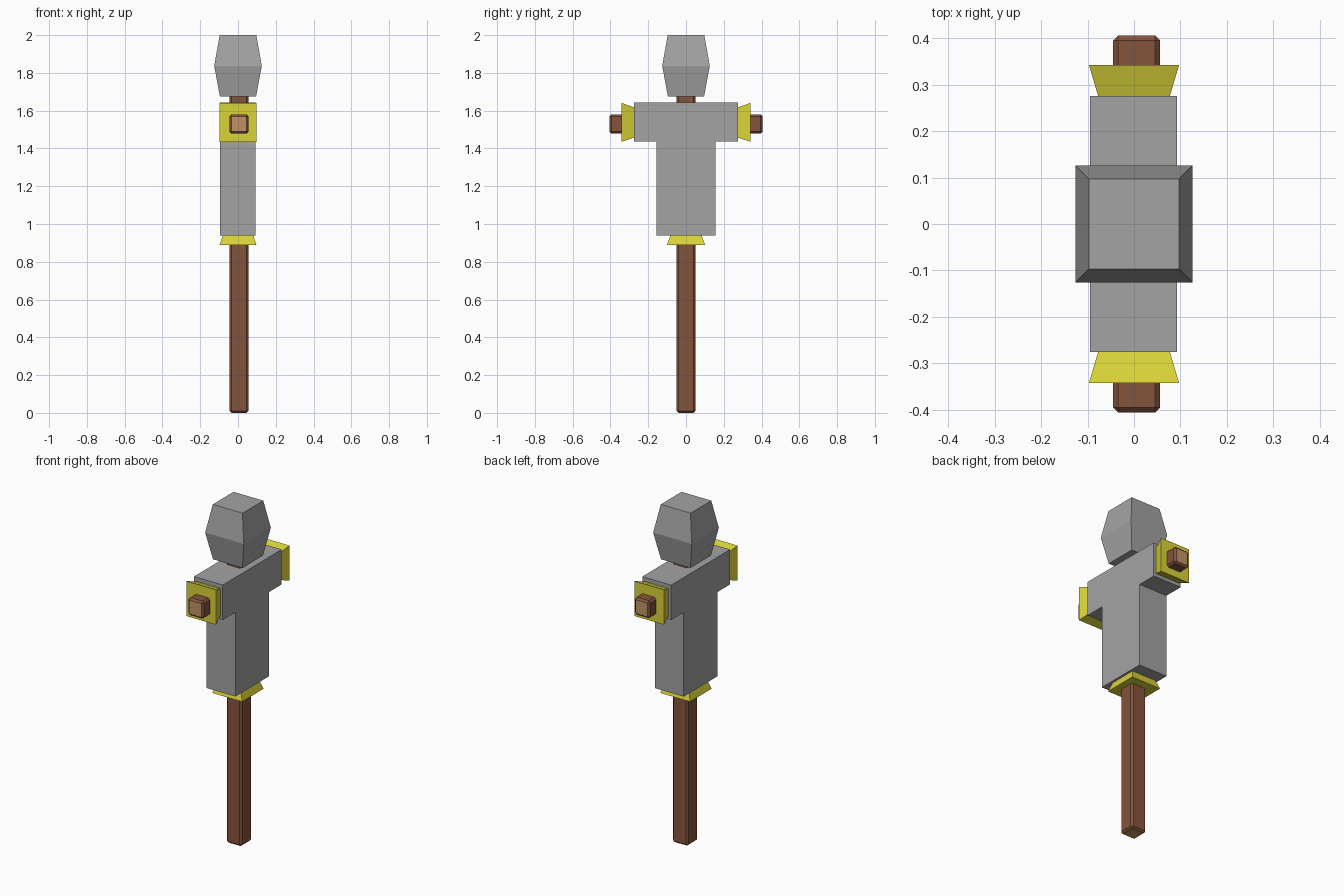
import bpy, bmesh
from mathutils import Vector, Matrix

if "Cube" in bpy.data.objects:
    bpy.data.objects.remove(bpy.data.objects["Cube"])


def material(name, rgb):
    m = bpy.data.materials.new(name)
    m.diffuse_color = (*rgb, 1)
    m.use_nodes = True
    m.node_tree.nodes["Principled BSDF"].inputs["Base Color"].default_value = m.diffuse_color
    return m


GREY = material("grey cloth", (0.37, 0.37, 0.37))
STRAW = material("yellow straw", (0.70, 0.65, 0.04))
WOOD = material("brown wood", (0.235, 0.09, 0.047))
CUT = material("tan cut wood", (0.54, 0.29, 0.13))


def finish(bm, name, *mats):
    bmesh.ops.recalc_face_normals(bm, faces=bm.faces[:])
    me = bpy.data.meshes.new(name)
    bm.to_mesh(me)
    bm.free()
    for m in mats:
        me.materials.append(m)
    ob = bpy.data.objects.new(name, me)
    bpy.context.collection.objects.link(ob)
    return ob


def square_loft(name, sections, mat, matrix=Matrix()):
    """Stack of square rings (height, half x, half y), capped at both ends."""
    bm = bmesh.new()
    rings = [[bm.verts.new((sx * hx, sy * hy, z))
              for sx, sy in ((-1, -1), (1, -1), (1, 1), (-1, 1))]
             for z, hx, hy in sections]
    for a, b in zip(rings, rings[1:]):
        for i in range(4):
            j = (i + 1) % 4
            bm.faces.new((a[i], a[j], b[j], b[i]))
    bm.faces.new(rings[0])
    bm.faces.new(rings[-1])
    bm.transform(matrix)
    return finish(bm, name, mat)


def beam(name, lo, hi, axis):
    """Bevelled wooden beam with lighter sawn ends along the given axis."""
    lo, hi = Vector(lo), Vector(hi)
    bm = bmesh.new()
    bmesh.ops.create_cube(bm, size=1)
    bm.transform(Matrix.Translation((lo + hi) / 2) @ Matrix.Diagonal((*(hi - lo), 1)))
    bmesh.ops.bevel(bm, geom=bm.edges[:], offset=0.011, segments=1,
                    affect='EDGES', profile=0.5)
    bm.normal_update()
    for f in bm.faces:
        f.material_index = int(abs(f.normal[axis]) > 0.95)
    return finish(bm, name, WOOD, CUT)


# Wooden cross
beam("upright_post", (-0.045, -0.05, 0), (0.056, 0.05, 1.75), 2)
beam("cross_beam", (-0.045, -0.406, 1.478), (0.056, 0.406, 1.581), 1)

# T-shaped sack shirt: profile in y/z extruded along x
half = [(0.157, 0.94), (0.157, 1.437), (0.275, 1.437), (0.275, 1.643)]
outline = half + [(-y, z) for y, z in reversed(half)]
bm = bmesh.new()
face = bm.faces.new([bm.verts.new((-0.095, y, z)) for y, z in outline])
ext = bmesh.ops.extrude_face_region(bm, geom=[face], use_keep_orig=True)
for v in ext["geom"]:
    if isinstance(v, bmesh.types.BMVert):
        v.co.x = 0.093
finish(bm, "shirt", GREY)

# Sack head
square_loft("head", [(1.676, 0.096, 0.096), (1.837, 0.126, 0.126),
                     (2.0, 0.097, 0.097)], GREY)

# Straw tufts at hem and sleeves
square_loft("hem_straw", [(0.889, 0.097, 0.101), (0.94, 0.08, 0.083)], STRAW)
for side, label in ((-1, "front"), (1, "back")):
    turn = Matrix.Translation((0, 0, 1.538)) @ Matrix.Rotation(-side * 1.5707963, 4, 'X')
    square_loft(label + "_sleeve_straw",
                [(0.275, 0.077, 0.080), (0.342, 0.097, 0.103)], STRAW, turn)
